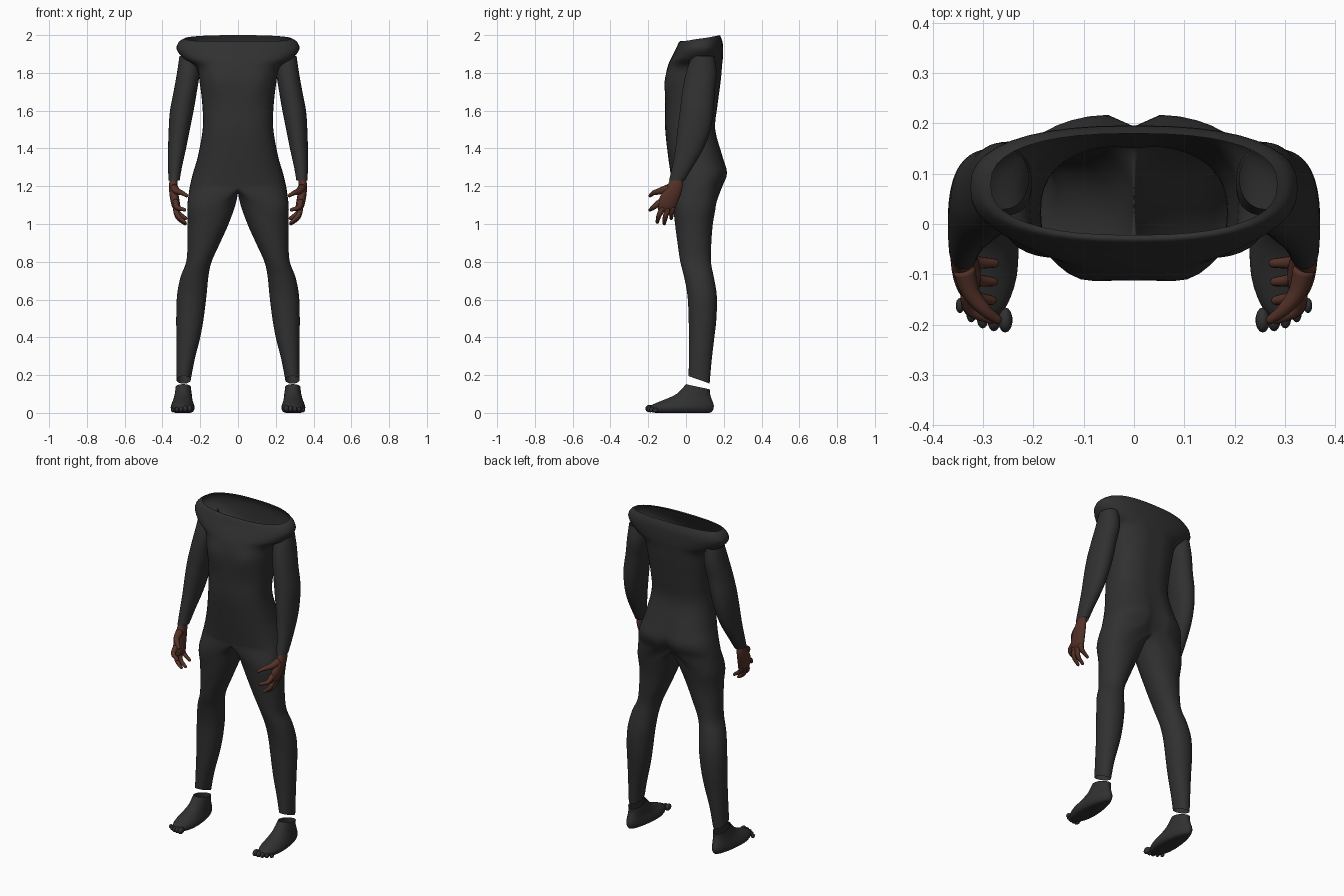
import bpy, bmesh
from math import sin, cos, pi, exp, copysign
from mathutils import Vector, Matrix

cube = bpy.data.objects.get("Cube")
if cube:
    bpy.data.objects.remove(cube)

N = 40          # points round a full ring
HALF = N // 2


def material(name, color):
    m = bpy.data.materials.new(name)
    m.use_nodes = True
    m.diffuse_color = (*color, 1)
    bsdf = m.node_tree.nodes["Principled BSDF"]
    bsdf.inputs["Base Color"].default_value = (*color, 1)
    bsdf.inputs["Roughness"].default_value = 0.8
    return m


SUIT = material("charcoal suit", (0.03, 0.03, 0.03))
SKIN = material("brown skin", (0.09, 0.032, 0.021))


def soft(v, e):
    return copysign(abs(v) ** e, v)


def ring(z, x0, x1, y0, y1, e=0.95, tilt=0.0):
    """Horizontal rounded ring from front, round the outside, to the back and home."""
    pts = []
    for i in range(N):
        t = 2 * pi * i / N
        pts.append(Vector(((x0 + x1) / 2 + (x1 - x0) / 2 * soft(sin(t), e),
                           (y0 + y1) / 2 - (y1 - y0) / 2 * soft(cos(t), e),
                           z + tilt * cos(t))))
    return pts


def densify(rows, k=4):
    """Smooth extra rows between the given ones."""
    out = []
    for i in range(len(rows) - 1):
        quad = (rows[max(i - 1, 0)], rows[i], rows[i + 1], rows[min(i + 2, len(rows) - 1)])
        for j in range(k):
            s = j / k
            out.append([b + 0.5 * s * (c - a + s * (2 * a - 5 * b + 4 * c - d + s * (3 * (b - c) + d - a)))
                        for a, b, c, d in zip(*quad)])
    return out + [rows[-1]]


def loft(bm, rows, closed=True, caps=(False, False)):
    grid = [[bm.verts.new(p) for p in row] for row in rows]
    n = len(grid[0])
    for a, b in zip(grid, grid[1:]):
        for i in range(n if closed else n - 1):
            j = (i + 1) % n
            bm.faces.new((a[i], a[j], b[j], b[i]))
    for cap, row in zip(caps, (grid[0], grid[-1])):
        if cap:
            bm.faces.new(row)


def sweep(bm, points, radii, sides=12):
    """Round tapering limb through the points, with a rounded tip."""
    path = densify([[Vector(p), Vector((r, 0, 0))] for p, r in zip(points, radii)])
    rows = []
    for i, (p, r) in enumerate(path):
        d = path[min(i + 1, len(path) - 1)][0] - path[max(i - 1, 0)][0]
        q = d.to_track_quat('Z', 'Y')
        rows.append([p + q @ Vector((r.x * cos(2 * pi * s / sides), r.x * sin(2 * pi * s / sides), 0))
                     for s in range(sides)])
        last = (p, d.normalized(), r.x, q)
    p, d, r, q = last
    for a in (0.5, 1.0, 1.4):
        rows.append([p + d * r * sin(a) + q @ Vector((r * cos(a) * cos(2 * pi * s / sides),
                     r * cos(a) * sin(2 * pi * s / sides), 0)) for s in range(sides)])
    loft(bm, rows, caps=(True, True))


def finish(name, bm, mat):
    bmesh.ops.remove_doubles(bm, verts=bm.verts, dist=0.0003)
    bmesh.ops.recalc_face_normals(bm, faces=bm.faces)
    for f in bm.faces:
        f.smooth = True
    me = bpy.data.meshes.new(name)
    bm.to_mesh(me)
    bm.free()
    me.materials.append(mat)
    ob = bpy.data.objects.new(name, me)
    bpy.context.collection.objects.link(ob)
    mirror = ob.modifiers.new("Mirror", 'MIRROR')
    mirror.merge_threshold = 0.0005
    return ob


# Torso: half rings (height, half width, front, back, cleft), open at the neckline
torso = []
for z, w, front, back, cleft in (
        (1.20, .255, -.072, .195, .035), (1.27, .238, -.082, .22, .027),
        (1.36, .212, -.095, .195, .012), (1.50, .187, -.11, .157, .006),
        (1.62, .188, -.11, .168, .006), (1.75, .203, -.112, .185, .006),
        (1.83, .22, -.098, .192, .004), (1.875, .287, -.08, .195, 0),
        (1.925, .325, -.055, .196, 0), (1.965, .312, -.035, .193, 0),
        (1.982, .285, -.022, .18, 0)):
    row = ring(z, -w, w, front, back, 0.82)[:HALF + 1]
    for p in row:
        if p.y > (front + back) / 2:
            p.y -= cleft * exp(-(p.x / .03) ** 2)
        else:
            p.y -= .012 * exp(-((p.x - .11) / .05) ** 2 - ((z - 1.76) / .05) ** 2)
    torso.append(row)
for i, p in enumerate(torso[-1]):
    p.z -= .018 * cos(pi * i / HALF)

# Crotch seam closes the lowest half ring into the top of the leg
hip = [p.copy() for p in torso[0]]
y0, y1 = hip[0].y, hip[-1].y
for i in range(HALF + 1, N):
    t = 2 * pi * i / N
    hip.append(Vector((0, (y0 + y1) / 2 - (y1 - y0) / 2 * cos(t), 1.20 - .035 * abs(sin(t)) ** .6)))

# Legs: (height, inner, outer, front, back)
legs = [hip] + [ring(*k) for k in (
    (1.10, .014, .268, -.068, .158, .8), (1.0, .05, .267, -.058, .142),
    (.90, .095, .267, -.045, .134), (.80, .14, .274, -.03, .132),
    (.72, .157, .304, -.01, .147), (.62, .167, .323, .008, .163),
    (.50, .182, .327, .014, .161), (.40, .2, .326, .015, .15),
    (.28, .23, .326, .015, .136), (.175, .25, .326, .014, .125, .95, .02))]
bm = bmesh.new()
loft(bm, densify(torso), closed=False)
loft(bm, densify(legs))
finish("body_suit", bm, SUIT)

# Sleeves
bm = bmesh.new()
loft(bm, densify([ring(*k) for k in (
    (1.89, .21, .31, .03, .15), (1.80, .203, .323, 0, .162), (1.70, .218, .341, -.02, .152),
    (1.60, .235, .36, -.032, .146), (1.50, .255, .367, -.045, .13),
    (1.40, .275, .37, -.056, .093), (1.30, .297, .37, -.074, .035),
    (1.23, .309, .368, -.09, -.008))]))
finish("sleeves", bm, SUIT)

# Hands: palm, four fingers and thumb
bm = bmesh.new()
loft(bm, densify([ring(*k) for k in (
    (1.25, .318, .36, -.08, -.02), (1.20, .32, .365, -.1, -.018),
    (1.15, .314, .362, -.135, -.03), (1.10, .306, .352, -.152, -.05),
    (1.07, .305, .338, -.145, -.06))]), caps=(True, True))
for base, knuckle, tip in (
        ((.33, -.135, 1.12), (.325, -.17, 1.09), (.283, -.19, 1.075)),
        ((.33, -.12, 1.09), (.32, -.143, 1.045), (.282, -.152, 1.01)),
        ((.33, -.095, 1.085), (.318, -.11, 1.035), (.28, -.115, 1.002)),
        ((.33, -.07, 1.09), (.318, -.076, 1.06), (.277, -.078, 1.03))):
    sweep(bm, (base, knuckle, tip), (.016, .0135, .009))
sweep(bm, ((.338, -.09, 1.19), (.325, -.135, 1.175), (.298, -.17, 1.165), (.272, -.19, 1.15)),
      (.022, .018, .013, .009))
finish("hands", bm, SKIN)

# Feet: stacked rings tapering to the heel, open at the ankle
feet = []
for k in ((0, .25, .335, -.16, .12), (.006, .234, .35, -.183, .137), (.025, .226, .36, -.192, .146),
          (.045, .23, .356, -.175, .146), (.07, .239, .345, -.115, .137),
          (.10, .245, .335, -.05, .128), (.138, .25, .33, 0, .128, .95, .014)):
    row = ring(*k)
    heel = max(0, 1 - k[0] / .1)
    for p in row:
        s = (p.y + .1) / .25
        p.x = .292 + (p.x - .292) * (1 - .32 * heel * min(max(s, 0), 1))
    feet.append(row)
bm = bmesh.new()
loft(bm, densify(feet, 3), caps=(True, False))
for i in range(5):
    r = .02 - .002 * i
    place = Matrix.Translation((.256 + .0225 * i, -.191 + .004 * (i - 1) ** 2 * (i > 0) * .8, r + .003))
    bmesh.ops.create_uvsphere(bm, u_segments=14, v_segments=8, radius=1,
                              matrix=place @ Matrix.Diagonal((r * .72, r * 1.25, r, 1)))
finish("feet", bm, SUIT)
